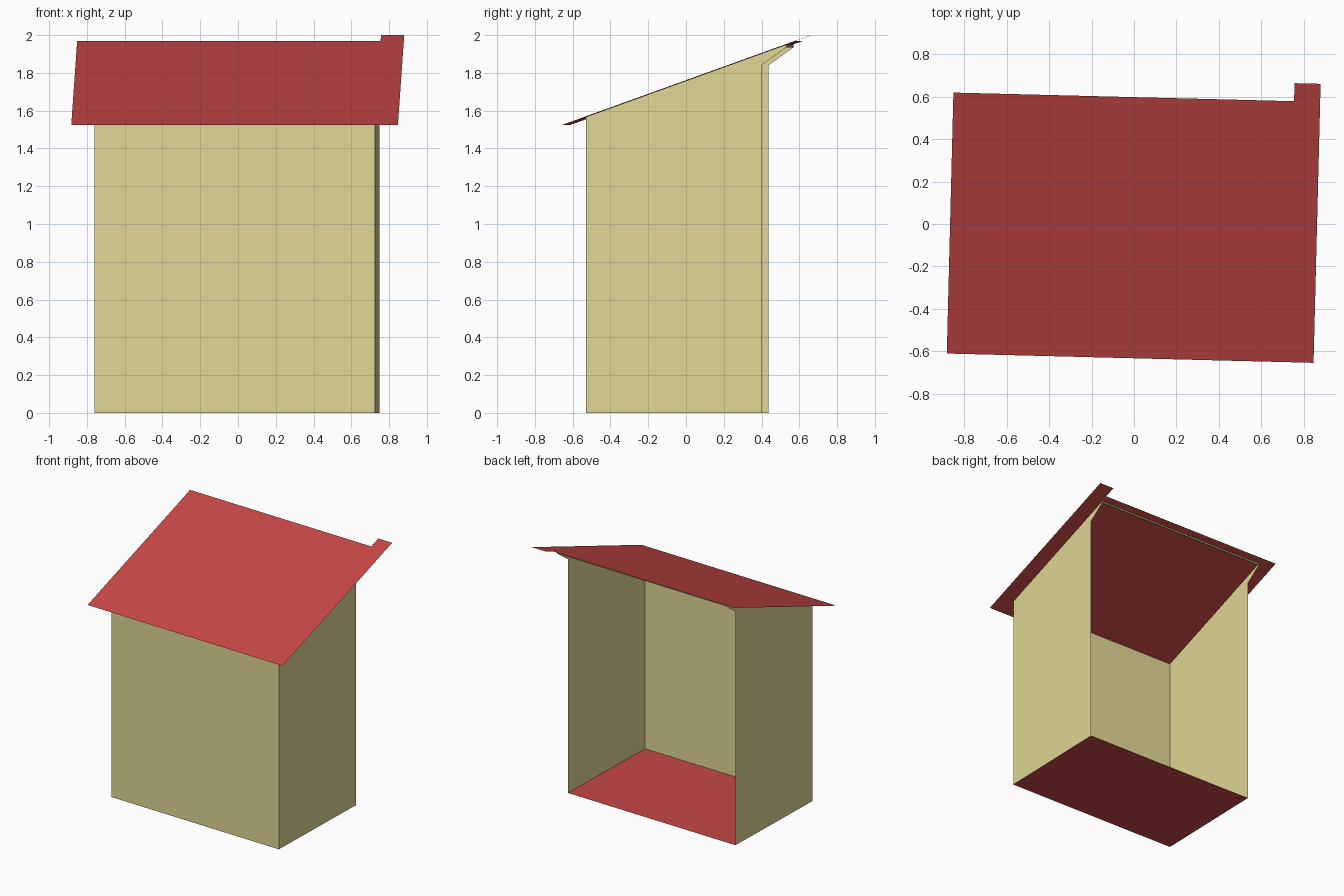
import bpy
import bmesh
import math
from mathutils import Matrix

default = bpy.data.objects.get("Cube")
if default:
    bpy.data.objects.remove(default, do_unlink=True)


def material(name, colour):
    mat = bpy.data.materials.new(name)
    mat.use_nodes = True
    mat.diffuse_color = (*colour, 1)
    bsdf = mat.node_tree.nodes["Principled BSDF"]
    bsdf.inputs["Base Color"].default_value = (*colour, 1)
    bsdf.inputs["Roughness"].default_value = 0.9
    return mat


SAND = material("sand wall", (0.75, 0.68, 0.30))
RED = material("brick red", (0.565, 0.065, 0.061))
GREEN = material("olive green", (0.27, 0.38, 0.14))

# The whole shelter is turned slightly on its base
TURN = Matrix.Rotation(math.radians(-1.45), 4, "Z")

LEFT, RIGHT = 0.739, -0.747
FRONT, BACK, EAVE = -0.51, 0.418, 0.55
ROOF_FRONT, ROOF_BACK, TAB_BACK = -0.633, 0.598, 0.683
LOW, HIGH = 1.525, 2.0


def roof_z(y):
    return LOW + (HIGH - LOW) * (y - ROOF_FRONT) / (TAB_BACK - ROOF_FRONT)


def under_roof(y):
    return roof_z(y) - 0.002


def panel(name, points, mat):
    """One flat sheet from its outline."""
    bm = bmesh.new()
    bm.faces.new([bm.verts.new(p) for p in points])
    bm.transform(TURN)
    mesh = bpy.data.meshes.new(name)
    bm.to_mesh(mesh)
    bm.free()
    mesh.materials.append(mat)
    obj = bpy.data.objects.new(name, mesh)
    bpy.context.collection.objects.link(obj)
    return obj


def across(y0, z0, y1, z1):
    """Rectangle spanning the body from wall to wall."""
    return [(RIGHT, y0, z0), (LEFT, y0, z0), (LEFT, y1, z1), (RIGHT, y1, z1)]


# Floor and front wall; the back stays open
panel("floor", across(FRONT, 0, BACK, 0), RED)
panel("front_wall", across(FRONT, 0, FRONT, under_roof(FRONT)), SAND)

# Side walls with a bracket reaching out under the back eave
profile = [(FRONT, 0), (BACK, 0), (BACK, 1.84), (EAVE, 1.935),
           (EAVE, under_roof(EAVE)), (FRONT, under_roof(FRONT))]
panel("left_wall", [(LEFT, y, z) for y, z in profile], SAND)
panel("right_wall", [(RIGHT, y, z) for y, z in reversed(profile)], SAND)

# Narrow strip between the brackets
panel("eave_strip", across(EAVE, under_roof(EAVE), EAVE, 1.935), GREEN)

# Sloping roof with a small tab at the back left corner
outline = [(-0.867, ROOF_FRONT), (0.863, ROOF_FRONT), (0.863, TAB_BACK),
           (0.74, TAB_BACK), (0.74, ROOF_BACK), (-0.867, ROOF_BACK)]
panel("roof", [(x, y, roof_z(y)) for x, y in outline], RED)
